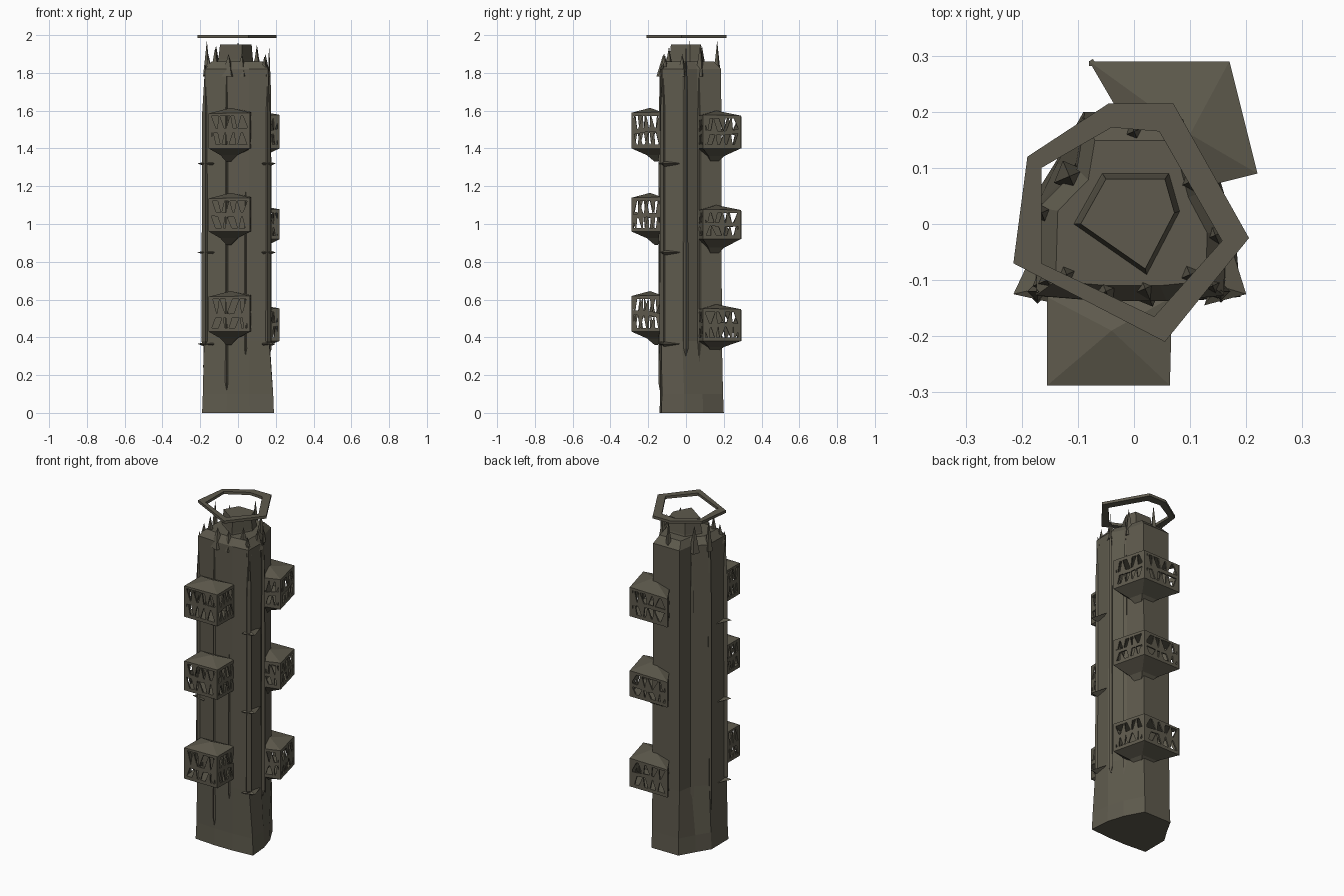
import bpy, bmesh, math, random
from mathutils import Vector

if "Cube" in bpy.data.objects:
    bpy.data.objects.remove(bpy.data.objects["Cube"])

random.seed(4)
stone = bpy.data.materials.new("dark olive stone")
stone.diffuse_color = (0.112, 0.102, 0.074, 1)
stone.use_nodes = True
stone.node_tree.nodes["Principled BSDF"].inputs["Base Color"].default_value = stone.diffuse_color


def finish(name, bm):
    bmesh.ops.recalc_face_normals(bm, faces=bm.faces[:])
    me = bpy.data.meshes.new(name)
    bm.to_mesh(me)
    bm.free()
    me.materials.append(stone)
    ob = bpy.data.objects.new(name, me)
    bpy.context.collection.objects.link(ob)
    return ob


def loft(bm, rings):
    """Skin a stack of equal-length rings and cap both ends."""
    vs = [[bm.verts.new(p) for p in r] for r in rings]
    n = len(vs[0])
    for a, b in zip(vs, vs[1:]):
        for i in range(n):
            j = (i + 1) % n
            bm.faces.new((a[i], a[j], b[j], b[i]))
    bm.faces.new(vs[0])
    bm.faces.new(vs[-1])


def ring(pts, z, scale=1.0, c=(0, 0)):
    return [(c[0] + (x - c[0]) * scale, c[1] + (y - c[1]) * scale, z) for x, y in pts]


def spike(bm, x, y, z0, z1, r, n=4, turn=0.4):
    base = [bm.verts.new((x + r * math.cos(turn + k * math.tau / n),
                          y + r * math.sin(turn + k * math.tau / n), z0)) for k in range(n)]
    tip = bm.verts.new((x, y, z1))
    bm.faces.new(base)
    for k in range(n):
        bm.faces.new((base[k], base[(k + 1) % n], tip))


# main shaft: faceted, slightly flared foot, narrowing upward
shaft = [(-0.18, -0.13), (-0.06, -0.14), (0.06, -0.14), (0.165, -0.13), (0.168, -0.02),
         (0.125, 0.06), (0.09, 0.19), (-0.09, 0.19), (-0.105, 0.10), (-0.175, 0.03)]
foot = [(-0.19, -0.13), (-0.06, -0.14), (0.06, -0.14), (0.19, -0.13), (0.18, -0.01),
        (0.15, 0.09), (0.09, 0.2), (-0.09, 0.2), (-0.14, 0.11), (-0.19, 0.03)]
top = [(x * 0.97, y * 0.98) for x, y in shaft]
bm = bmesh.new()
loft(bm, [ring(foot, 0), ring(foot, 0.1, 0.98), ring(shaft, 0.38), ring(top, 1.82),
          ring(top, 1.86, 0.8)])
finish("tower_shaft", bm)

# central core rising from the shaft
core = [(-0.095, 0.0), (-0.05, 0.08), (0.055, 0.08), (0.072, 0.02), (0.02, -0.08)]
bm = bmesh.new()
loft(bm, [ring(core, 1.80, 1.3), ring(core, 1.87, 1.1), ring(core, 1.95)])
finish("crown_core", bm)

# crown spikes around the rim
bm = bmesh.new()
for x, y, z, r in [(-0.165, 0.02, 1.97, 0.022), (-0.115, 0.085, 1.94, 0.03),
                   (-0.12, -0.09, 1.94, 0.03), (-0.05, -0.12, 1.90, 0.04),
                   (0.02, -0.115, 1.90, 0.035), (0.10, -0.09, 1.93, 0.035),
                   (0.145, -0.02, 1.90, 0.03), (0.10, 0.075, 1.95, 0.028),
                   (0.0, 0.165, 1.97, 0.022), (-0.155, -0.10, 1.89, 0.028),
                   (0.14, -0.11, 1.89, 0.025)]:
    spike(bm, x, y, 1.78, z, r)
finish("crown_spikes", bm)

# floating halo ring
outer = [(-0.19, 0.12), (-0.045, 0.215), (0.07, 0.215), (0.205, -0.025), (0.055, -0.21), (-0.215, -0.07)]
inner = [(-0.165, 0.10), (-0.04, 0.172), (0.045, 0.165), (0.157, -0.03), (0.036, -0.165), (-0.165, -0.07)]
bm = bmesh.new()
loops = [[bm.verts.new((x, y, z)) for x, y in p]
         for p, z in ((outer, 1.984), (outer, 2.0), (inner, 2.0), (inner, 1.984))]
for k in range(4):
    a, b = loops[k], loops[(k + 1) % 4]
    for i in range(6):
        j = (i + 1) % 6
        bm.faces.new((a[i], a[j], b[j], b[i]))
finish("halo_ring", bm)

# long buttress blades on the shaft, tapering to points at both ends
bm = bmesh.new()
for x, y, z0, z1, w in [(0.155, -0.12, 0.34, 1.84, 0.02), (-0.172, -0.12, 0.34, 1.84, 0.022),
                        (0.165, 0.0, 0.30, 1.93, 0.013), (-0.17, 0.02, 0.2, 1.9, 0.014),
                        (0.12, 0.07, 0.1, 1.80, 0.014), (-0.105, 0.095, 0.15, 1.80, 0.014),
                        (-0.06, -0.138, 0.12, 1.80, 0.008), (0.04, -0.138, 0.3, 1.2, 0.008)]:
    sq = [(x - w, y), (x, y - w), (x + w, y), (x, y + w)]
    loft(bm, [ring(sq, z0, 0.1, (x, y)), ring(sq, z0 + 0.04, 1, (x, y)),
              ring(sq, z1 - 0.25, 0.8, (x, y)), ring(sq, z1, 0.1, (x, y))])
finish("buttress_blades", bm)

# pointed ledges on both front corners
bm = bmesh.new()
for s in (-1, 1):
    for z in (0.365, 0.85, 1.32):
        d = 0.215 if s < 0 else 0.2
        tri = [bm.verts.new((s * px, py, z)) for px, py in
               ((0.125, -0.145), (d, -0.125), (0.17, -0.03))]
        for dz in (-0.022, 0.016):
            tip = bm.verts.new((s * 0.15, -0.11, z + dz))
            for i in range(3):
                bm.faces.new((tri[i], tri[(i + 1) % 3], tip))
finish("corner_ledges", bm)


def panel(bm, pts, inward):
    """Thin plate with the given outline."""
    loft(bm, [pts, [p + inward * 0.008 for p in pts]])


def pod(name, plan, z0, z1, keel_z, keel_c, peak):
    """Hanging balcony: keel, floor, broken lattice walls and dented roof."""
    bm = bmesh.new()
    # keel and floor
    loft(bm, [ring([(keel_c[0] + (x - keel_c[0]) * 0.12, keel_c[1] + (y - keel_c[1]) * 0.12)
                    for x, y in plan], keel_z),
              ring([(keel_c[0] + (x - keel_c[0]) * 0.42, keel_c[1] + (y - keel_c[1]) * 0.42)
                    for x, y in plan], keel_z + (z0 - keel_z) * 0.5),
              ring(plan, z0), ring(plan, z0 + 0.02)])
    # roof with an off-centre peak
    zr = z1 - 0.03
    low = [bm.verts.new((x, y, zr - 0.012)) for x, y in plan]
    up = [bm.verts.new((x, y, zr + 0.004 * (i % 3))) for i, (x, y) in enumerate(plan)]
    tip = bm.verts.new((peak[0], peak[1], z1))
    bm.faces.new(low)
    for i in range(4):
        j = (i + 1) % 4
        bm.faces.new((low[i], low[j], up[j], up[i]))
        bm.faces.new((up[i], up[j], tip))
    # walls: corner posts, waist rail and jagged shards from floor and roof
    cen = Vector((sum(p[0] for p in plan) / 4, sum(p[1] for p in plan) / 4, 0))
    for i in range(4):
        a, b = Vector((*plan[i], 0)), Vector((*plan[(i + 1) % 4], 0))
        d = b - a
        nrm = Vector((-d.y, d.x, 0)).normalized()
        if nrm.dot(cen - a) < 0:
            nrm = -nrm

        def at(t, h):
            return a + d * t + Vector((0, 0, z0 + (zr - z0) * h))
        for t in (0.0, 0.93):
            panel(bm, [at(t, 0), at(t + 0.07, 0), at(t + 0.07, 1), at(t, 1)], nrm)
        mid = [random.uniform(0.44, 0.56) for _ in range(3)]
        for k in range(2):
            t, u = k / 2, (k + 1) / 2
            panel(bm, [at(t, mid[k] - .07), at(u, mid[k + 1] - .07),
                       at(u, mid[k + 1] + .06), at(t, mid[k] + .06)], nrm)
        for k in range(5):
            t = k / 5
            for lo, hi in ((0, 0.5), (0.5, 1)):
                m = t + random.uniform(0.02, 0.18)
                if random.random() < 0.5:
                    lo, hi = hi, lo
                panel(bm, [at(t, lo), at(t + 0.2, lo), at(m, hi)], nrm)
    finish(name, bm)


front = [(-0.155, -0.288), (0.064, -0.288), (0.068, -0.13), (-0.155, -0.13)]
back = [(-0.08, 0.29), (0.17, 0.29), (0.22, 0.09), (0.06, 0.05)]
for label, fz, bz in (("lower", (0.43, 0.645, 0.36), (0.38, 0.575, 0.32)),
                      ("middle", (0.96, 1.165, 0.89), (0.92, 1.10, 0.83)),
                      ("upper", (1.40, 1.615, 1.33), (1.40, 1.60, 1.32))):
    pod(label + "_front_pod", front, *fz, (-0.05, -0.15), (-0.04, -0.19))
    pod(label + "_back_pod", back, *bz, (0.07, 0.14), (0.10, 0.16))
